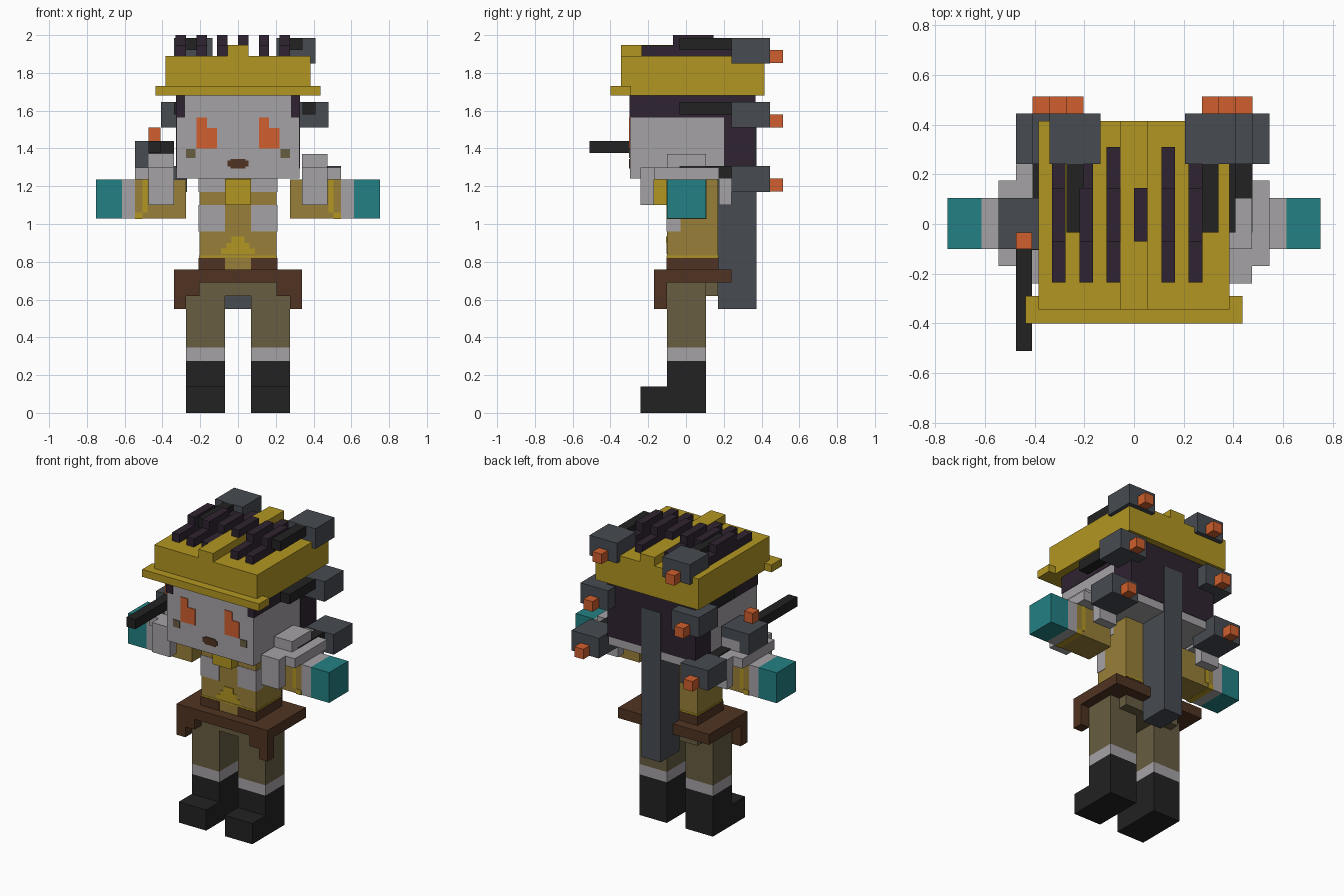
import bpy, bmesh

def lin(c):
    c = c / 255
    return c / 12.92 if c < 0.04045 else ((c + 0.055) / 1.055) ** 2.4

PALETTE = {
    "gold": (178, 150, 34), "pale_grey": (165, 162, 165), "olive": (104, 93, 66),
    "brown": (80, 52, 34), "black": (34, 34, 34), "teal": (35, 128, 131),
    "slate": (71, 76, 82), "orange": (207, 95, 45), "dark_purple": (47, 35, 49),
    "tan": (152, 128, 57)}
MATS = {}
for mat_name, rgb in PALETTE.items():
    MATS[mat_name] = bpy.data.materials.new(mat_name)
    MATS[mat_name].diffuse_color = (*[lin(c) for c in rgb], 1)

def boxes(name, color, *ranges):
    """One object made of boxes, each given as (x0, x1, y0, y1, z0, z1)."""
    bm = bmesh.new()
    for x0, x1, y0, y1, z0, z1 in ranges:
        made = bmesh.ops.create_cube(bm, size=1)
        for v in made["verts"]:
            v.co = (x0 if v.co.x < 0 else x1,
                    y0 if v.co.y < 0 else y1,
                    z0 if v.co.z < 0 else z1)
    mesh = bpy.data.meshes.new(name)
    bm.to_mesh(mesh)
    bm.free()
    mesh.materials.append(MATS[color])
    obj = bpy.data.objects.new(name, mesh)
    bpy.context.collection.objects.link(obj)
    return obj

def mirrored(r):
    return (-r[1], -r[0], *r[2:])

def pair(name, color, *ranges):
    boxes(name + "_right", color, *ranges)
    boxes(name + "_left", color, *[mirrored(r) for r in ranges])

# Legs and boots
pair("boot", "black", (.07, .275, -.10, .105, 0, .275), (.07, .275, -.24, -.10, 0, .14))
pair("sock", "pale_grey", (.07, .275, -.10, .105, .275, .345))
pair("trouser_leg", "olive", (.07, .275, -.10, .105, .345, .69))
boxes("pelvis", "olive", (-.205, .205, -.10, .17, .62, .70))

# Skirt belt with stepped front corners
boxes("skirt_belt", "brown", (-.34, .34, -.17, .24, .69, .76))
pair("skirt_flap", "brown", (.205, .34, -.17, -.10, .62, .69), (.275, .34, -.17, -.10, .55, .62))

# Torso and clothing panels
boxes("torso", "tan", (-.205, .205, -.10, .17, .76, 1.24))
boxes("waistband", "brown", (-.208, .208, -.097, .173, .76, .82))
pair("waistband_front", "brown", (.07, .208, -.103, -.09, .76, .82))
pair("chest_panel", "pale_grey", (.07, .208, -.103, -.03, .96, 1.10))
pair("collar_panel", "pale_grey", (.07, .208, -.103, .05, 1.17, 1.24))
boxes("scarf_knot", "gold", (-.07, .07, -.17, -.10, 1.10, 1.237))
boxes("belly_emblem", "gold", (-.09, .09, -.103, -.095, .84, .87),
      (-.06, .06, -.104, -.095, .87, .90), (-.035, .035, -.105, -.095, .90, .935))
boxes("waist_trim", "gold", (-.207, .207, -.102, .172, .822, .832))

# Arms stretched to the sides
pair("sleeve", "tan", (.275, .545, -.10, .105, 1.03, 1.235))
pair("sleeve_trim", "gold", (.48, .505, -.103, .108, 1.06, 1.235),
     (.505, .545, -.103, .108, 1.027, 1.06))
pair("cuff", "pale_grey", (.545, .615, -.10, .105, 1.03, 1.235))
pair("hand", "teal", (.615, .752, -.10, .105, 1.03, 1.235))

# Shoulder pads with front and back flaps
pair("shoulder_pad", "pale_grey", (.34, .545, -.17, .175, 1.235, 1.30),
     (.34, .475, -.24, -.17, 1.10, 1.30), (.34, .475, .175, .24, 1.10, 1.30),
     (.34, .475, -.10, .105, 1.30, 1.37))

# Cannon mounted on one shoulder
boxes("cannon_mount", "slate", (-.545, -.34, -.10, .105, 1.37, 1.44),
      (-.545, -.475, -.10, .105, 1.30, 1.37))
boxes("cannon_face", "black", (-.475, -.34, -.105, -.10, 1.372, 1.438))
boxes("cannon_barrel", "black", (-.475, -.41, -.512, -.10, 1.375, 1.44))
boxes("cannon_sight", "orange", (-.475, -.41, -.10, -.035, 1.44, 1.51))

# Head and hair
boxes("head", "pale_grey", (-.325, .325, -.297, .366, 1.24, 1.69))
boxes("back_hair", "dark_purple", (-.328, .328, .20, .369, 1.295, 1.685))
pair("side_hair", "dark_purple", (.28, .328, -.30, .25, 1.565, 1.685))

# Face: both eyes share the same step shape
for label, x in (("left", -.22), ("right", .11)):
    boxes("eye_" + label, "orange", (x, x + .055, -.302, -.296, 1.40, 1.565),
          (x + .055, x + .11, -.302, -.296, 1.40, 1.508))
pair("cheek_mark", "olive", (.225, .275, -.302, -.296, 1.35, 1.398))
boxes("mouth", "brown", (-.055, .055, -.302, -.296, 1.305, 1.335),
      (-.04, .04, -.303, -.296, 1.295, 1.345))

# Helmet with front brim and central ridge
boxes("helmet", "gold", (-.385, .385, -.345, .415, 1.68, 1.89))
boxes("helmet_brim", "gold", (-.437, .437, -.40, -.29, 1.68, 1.73))
boxes("helmet_ridge", "gold", (-.055, .055, -.345, .415, 1.89, 1.948))

# Stepped crest strips over the helmet
for i in range(6):
    x = -.33 + .11 * i
    steps = [(x, x + .055, -.07, .145, 1.945, 2.0)]
    if i != 3:
        steps.append((x, x + .055, -.235, .31, 1.89, 1.945))
    boxes(f"crest_strip_{i + 1}", "dark_purple", *steps)

# Three floating thrusters on each side, fanning outward as they go down
for row, z in enumerate((1.85, 1.51, 1.17)):
    for label, x in (("right", .205 + .068 * row), ("left", -.34 - .068 * row)):
        tag = f"{label}_{row + 1}"
        boxes("thruster_body_" + tag, "slate", (x, x + .205, .242, .445, z, z + .136))
        boxes("thruster_barrel_" + tag, "black",
              (x + .068, x + .136, -.035, .242, z + .07, z + .136))
        boxes("thruster_nozzle_" + tag, "orange",
              (x + .068, x + .136, .445, .513, z + .002, z + .07))

# Long plate hanging down the back
boxes("back_plate", "slate", (-.07, .07, .17, .373, .55, 1.56))
